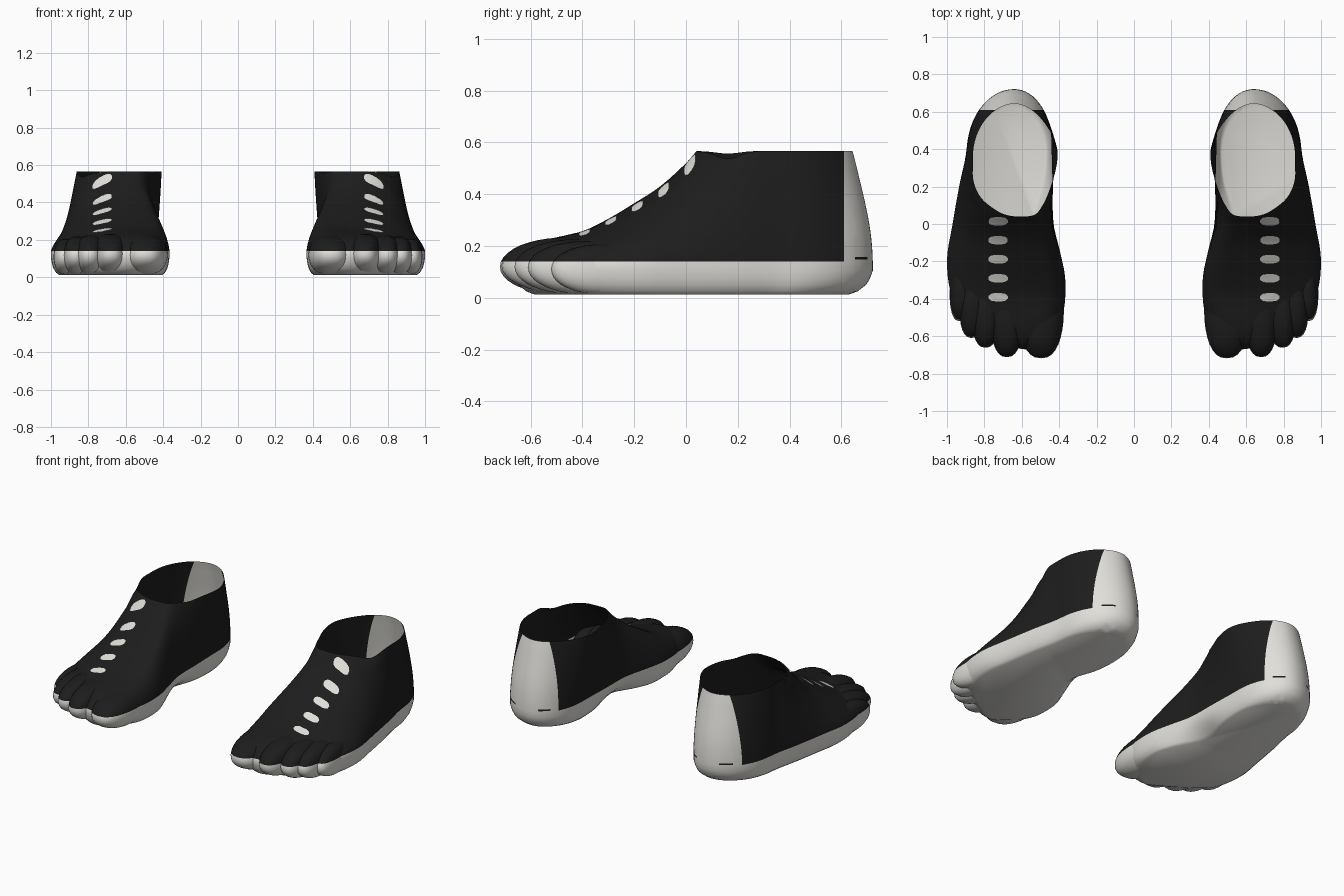
import bpy, bmesh, math
from mathutils import Vector
from mathutils.bvhtree import BVHTree

cube = bpy.data.objects.get("Cube")
if cube:
    bpy.data.objects.remove(cube, do_unlink=True)


def material(name, color):
    m = bpy.data.materials.new(name)
    m.use_nodes = True
    m.diffuse_color = color
    m.node_tree.nodes["Principled BSDF"].inputs["Base Color"].default_value = color
    return m


BLACK = material("black fabric", (0.012, 0.012, 0.012, 1))
WHITE = material("off white rubber", (0.75, 0.74, 0.7, 1))
SOLE_Z, HEEL_Y, BACK, FRONT, TOP = 0.14, 0.61, 0.72, -0.67, 0.567
MARK_Z, MARK_Y = (0.148, 0.158), (0.652, 0.7)  # short dark seam on the heel

# Profiles along the foot: instep height, inner edge, outer edge, ridge line
INSTEP = [(-.67, .14), (-.62, .19), (-.55, .222), (-.4, .257), (-.3, .305), (-.2, .365),
          (-.1, .43), (0, .52), (.04, .567), (.1, .64), (.2, .82), (.3, 1.05), (.45, 1.3), (.8, 1.3)]
INNER = [(-.65, .43), (-.5, .38), (-.3, .367), (-.15, .395), (0, .43), (.2, .435), (.4, .44), (.8, .435)]
OUTER = [(-.65, .76), (-.5, .9), (-.4, .97), (-.2, 1.0), (0, .97), (.2, .935), (.4, .895), (.8, .875)]
RIDGE = [(-.65, .58), (-.3, .56), (-.1, .57), (.04, .62), (.4, .64), (.8, .64)]
HEEL_BACK = [(0, .72), (.17, .72), (.3, .705), (.5, .66), (.57, .642)]


def curve(keys, t):
    """Smooth interpolation through key points."""
    t = min(max(t, keys[0][0]), keys[-1][0])
    i = next(k for k in range(len(keys) - 1) if t <= keys[k + 1][0])
    (x0, y0), (x1, y1) = keys[i], keys[i + 1]

    def slope(k):
        a, b = keys[max(k - 1, 0)], keys[min(k + 1, len(keys) - 1)]
        return (b[1] - a[1]) / (b[0] - a[0])
    h = x1 - x0
    s = (t - x0) / h
    return (y0 * (1 + 2 * s) * (1 - s) ** 2 + y1 * s * s * (3 - 2 * s)
            + h * slope(i) * s * (1 - s) ** 2 + h * slope(i + 1) * s * s * (s - 1))


def front_at(z):
    """Where the instep reaches height z."""
    lo, hi = FRONT, 0.3
    for _ in range(30):
        mid = (lo + hi) / 2
        lo, hi = (mid, hi) if curve(INSTEP, mid) < z else (lo, mid)
    return lo


def bump(y, center, width):
    return math.exp(-((y - center) / width) ** 2)


def ring(z, scale=1.0, arch=0.0, count=96):
    """Horizontal outline of the foot at height z."""
    points = []
    front = front_at(z) if z > SOLE_Z else FRONT
    rise = max(z - SOLE_Z, 0)
    for i in range(count):
        a = 2 * math.pi * i / count
        y = (BACK + front) / 2 + (BACK - front) / 2 * math.cos(a)
        part = min(rise / max(curve(INSTEP, y) - SOLE_Z, 0.001), 1)
        f = math.sqrt(1 - part ** 1.45)
        end = 1.0
        if y > 0.42:
            end = math.sqrt(max(1 - ((y - 0.42) / 0.3) ** 2, 0))
        elif y < -0.42:
            end = math.sqrt(max(1 - ((y + 0.42) / 0.25) ** 2, 0))
        c = curve(RIDGE, y)
        outer_side = math.sin(a) > 0
        if outer_side:
            x = c + (curve(OUTER, y) - c) * f * end
        else:
            flare = 0.11 * rise * bump(y, 0.4, 0.2)
            inner = curve(INNER, y) + arch * bump(y, 0.05, 0.18) - flare
            x = c - (c - inner) * f ** 0.45 * end
        back = (BACK - curve(HEEL_BACK, z)) * min(max((y - 0.1) / 0.6, 0), 1)
        dip = (0.03 if outer_side else 0.01) * bump(y, 0.17, 0.075) * max(0, (z - 0.5) / (TOP - 0.5))
        points.append(Vector((0.66 + (x - 0.66) * scale, (y - back) * scale, z - dip)))
    return points


def finish(name, bm, side, by_rule=True):
    """Split along the colour borders, paint, mirror and shade."""
    if by_rule:
        for axis, levels in ((2, (SOLE_Z, *MARK_Z)), (1, (HEEL_Y, *MARK_Y))):
            normal = Vector((0, 0, 0))
            normal[axis] = 1
            for level in levels:
                geom = bm.verts[:] + bm.edges[:] + bm.faces[:]
                bmesh.ops.bisect_plane(bm, geom=geom, dist=1e-5, plane_co=normal * level, plane_no=normal)
        for f in bm.faces:
            p = f.calc_center_median()
            mark = MARK_Z[0] < p.z < MARK_Z[1] and MARK_Y[0] < p.y < MARK_Y[1]
            f.material_index = int((p.z < SOLE_Z or p.y > HEEL_Y) and not mark)
    for v in bm.verts:
        v.co.x *= side
    if side < 0:
        bmesh.ops.reverse_faces(bm, faces=bm.faces[:])
    mesh = bpy.data.meshes.new(name)
    bm.to_mesh(mesh)
    bm.free()
    for m in ((BLACK, WHITE) if by_rule else (WHITE,)):
        mesh.materials.append(m)
    mesh.shade_smooth()
    obj = bpy.data.objects.new(name, mesh)
    bpy.context.collection.objects.link(obj)


def shell():
    """Open shoe body: rounded sole, sides and collar."""
    bm = bmesh.new()
    rings = [ring(0.012, 0.87, 0.08), ring(0.025, 0.92, 0.065), ring(0.05, 0.965, 0.04),
             ring(0.075, 0.985, 0.02), ring(0.105, 1.0, 0.005)]
    steps = 30
    rings += [ring(SOLE_Z + (TOP - SOLE_Z) * k / steps) for k in range(steps + 1)]
    loops = [[bm.verts.new(p) for p in r] for r in rings]
    n = len(loops[0])
    bm.faces.new(loops[0])
    for low, high in zip(loops, loops[1:]):
        for i in range(n):
            j = (i + 1) % n
            bm.faces.new((low[i], low[j], high[j], high[i]))
    bmesh.ops.remove_doubles(bm, verts=bm.verts[:], dist=1e-5)
    bmesh.ops.recalc_face_normals(bm, faces=bm.faces[:])
    if min(bm.faces, key=lambda f: f.calc_center_median().z).normal.z > 0:
        bmesh.ops.reverse_faces(bm, faces=bm.faces[:])
    return bm


def toe(center, radii, turn):
    """Long tapered toe with slightly boxy sides."""
    bm = bmesh.new()
    bmesh.ops.create_uvsphere(bm, u_segments=32, v_segments=20, radius=1)
    for v in bm.verts:
        p = [math.copysign(abs(c) ** e, c) * r for c, r, e in zip(v.co, radii, (0.8, 1, 0.95))]
        x = p[0] * math.cos(turn) - p[1] * math.sin(turn)
        y = p[0] * math.sin(turn) + p[1] * math.cos(turn)
        v.co = Vector((x, y, p[2])) + Vector(center)
    return bm


def lace(tree, x, y):
    """Thin lace plate draped over the instep."""
    bm = bmesh.new()
    bmesh.ops.create_grid(bm, x_segments=12, y_segments=6, size=1)
    for v in bm.verts:
        u, w = v.co.x, v.co.y
        w *= max(0.35, math.sqrt(max(1 - u ** 4, 0)))
        hit, normal, _, _ = tree.ray_cast(Vector((x + 0.051 * u, y + 0.022 * w, 2)), Vector((0, 0, -1)))
        v.co = hit + normal * (0.005 if normal.z > 0 else -0.005)
    return bm


TOES = {
    "big_toe": ((.497, -.468, .12), (.122, .25, .108), 0),
    "second_toe": ((.68, -.462, .125), (.095, .25, .108), 0),
    "third_toe": ((.785, -.425, .12), (.085, .237, .106), 0.05),
    "fourth_toe": ((.855, -.39, .117), (.077, .22, .102), 0.08),
    "little_toe": ((.918, -.33, .11), (.066, .19, .096), 0.08),
}

for label, side in (("left", 1), ("right", -1)):
    body = shell()
    tree = BVHTree.FromBMesh(body)
    for k in range(5):
        finish(f"{label}_lace_{k + 1}", lace(tree, 0.725, 0.018 - 0.102 * k), side, False)
    finish(f"{label}_shoe_body", body, side)
    for name, shape in TOES.items():
        finish(f"{label}_{name}", toe(*shape), side)
